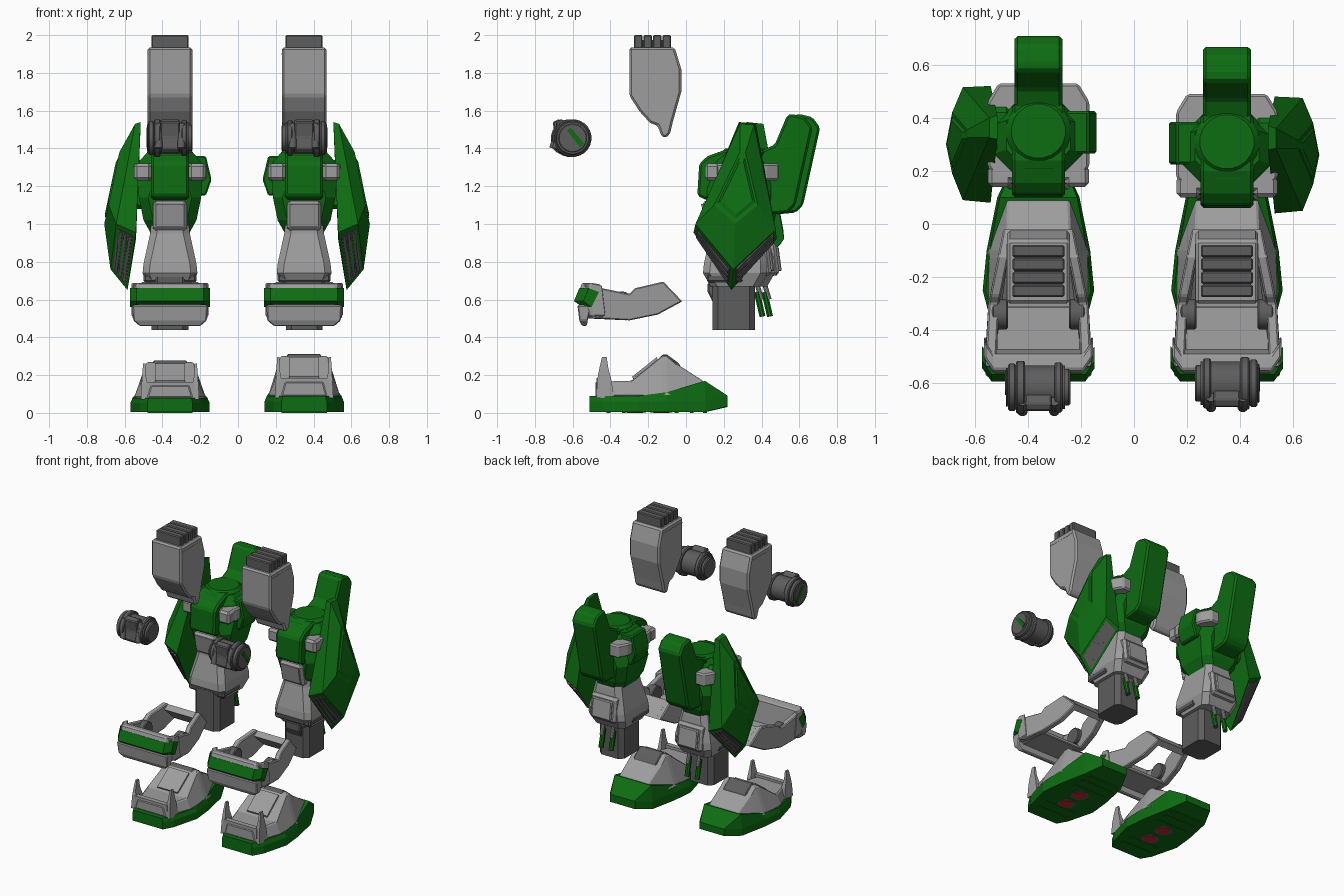
import bpy, bmesh, math
from mathutils import Vector

if "Cube" in bpy.data.objects:
    bpy.data.objects.remove(bpy.data.objects["Cube"])


def material(name, col):
    m = bpy.data.materials.new(name)
    m.diffuse_color = (*col, 1)
    m.use_nodes = True
    m.node_tree.nodes["Principled BSDF"].inputs["Base Color"].default_value = m.diffuse_color
    return m


GREEN = material("green", (0.004, 0.15, 0.006))
GREY = material("grey", (0.34, 0.34, 0.34))
DARK = material("dark_grey", (0.11, 0.11, 0.11))
RED = material("red", (0.6, 0.02, 0.02))
side, cx, dy, zs = 1, 0.35, 0.0, 1.0      # placement of the leg being built


def loft(name, rings, mat=None, bevel=0.0, smooth=False):
    """Skin equal-sized rings of (local x, y, z) points and cap the ends."""
    bm = bmesh.new()
    vs = [[bm.verts.new((side * (cx + x), y + dy, z * zs)) for x, y, z in r] for r in rings]
    n = len(rings[0])
    for a, b in zip(vs, vs[1:]):
        for i in range(n):
            bm.faces.new((a[i], a[(i + 1) % n], b[(i + 1) % n], b[i]))
    bm.faces.new(vs[0])
    bm.faces.new(vs[-1])
    bmesh.ops.recalc_face_normals(bm, faces=bm.faces)
    me = bpy.data.meshes.new(name)
    bm.to_mesh(me)
    bm.free()
    ob = bpy.data.objects.new(("right_" if side > 0 else "left_") + name, me)
    bpy.context.collection.objects.link(ob)
    me.materials.append(mat or GREY)
    if bevel:
        mod = ob.modifiers.new("bevel", "BEVEL")
        mod.width, mod.segments, mod.limit_method = bevel, 1, "ANGLE"
    if smooth:
        bpy.context.view_layer.objects.active = ob
        bpy.ops.object.select_all(action="DESELECT")
        ob.select_set(True)
        bpy.ops.object.shade_smooth_by_angle(angle=math.radians(35))
    return ob


def profile(name, pts, x0, x1, mat=None, bevel=0.0):
    return loft(name, [[(x, y, z) for y, z in pts] for x in (x0, x1)], mat, bevel)


def box(name, x0, x1, y0, y1, z0, z1, mat=None, bevel=0.0):
    return profile(name, [(y0, z0), (y1, z0), (y1, z1), (y0, z1)], x0, x1, mat, bevel)


def disc(name, a, b, r, mat=None, n=24, bevel=0.0):
    a, b = Vector(a), Vector(b)
    q = (b - a).to_track_quat("Z", "Y")
    ring = [q @ Vector((r * math.cos(t), r * math.sin(t), 0))
            for t in (2 * math.pi * (i + .5) / n for i in range(n))]
    return loft(name, [[tuple(c + p) for p in ring] for c in (a, b)], mat, bevel, True)


def octagon(hw, y0, y1, z, c=0.05):
    return [(-hw + c, y0, z), (hw - c, y0, z), (hw, y0 + c, z), (hw, y1 - c, z),
            (hw - c, y1, z), (-hw + c, y1, z), (-hw, y1 - c, z), (-hw, y0 + c, z)]


def grille(name, quad, bars=3):
    """Dark recess panel with raised slats on a four-cornered facet."""
    a, b, c, d = map(Vector, quad)
    n = (b - a).cross(d - a).normalized()
    at = lambda u, v: (a.lerp(b, u)).lerp(d.lerp(c, u), v)

    def patch(nm, u0, u1, v0, v1, h):
        q = [at(u0, v0), at(u1, v0), at(u1, v1), at(u0, v1)]
        loft(nm, [[tuple(p - n * h) for p in q], [tuple(p + n * h) for p in q]], DARK)
    patch(name + "_back", .08, .93, .12, .88, .005)
    for i in range(bars):
        v = .16 + i * .7 / bars
        patch(name + "_slat", .1, .91, v, v + .45 / bars, .011)


def build_foot():
    # sole: narrow front and heel, broad middle
    plan = [(-.51, .12), (-.44, .16), (-.25, .21), (-.1, .195), (.1, .155), (.22, .10)]
    top = [.09, .09, .09, .11, .17, .09]
    low = [.004, .004, .004, .004, .004, .035]
    loft("sole", [[(-w, y, b), (w, y, b), (w, y, b + .056), (w * .94, y, t), (-w * .94, y, t), (-w, y, b + .056)]
                  for (y, w), t, b in zip(plan, top, low)], GREEN)
    for y in (-.42, -.34, -.06, .02, .09):
        box("sole_tread", -.12, .12, y, y + .02, 0.0, .02, GREEN)
    for y in (-.27, -.13):
        disc("thruster_ring", (0, y, .002), (0, y, .02), .06, DARK)
        disc("thruster_glow", (0, y, 0), (0, y, .02), .042, RED)
    # upper shell: flat toe, raised ankle, sloping heel
    sec = [(-.48, .12, .10, .165), (-.29, .19, .155, .17), (-.13, .19, .125, .30),
           (-.10, .19, .12, .303), (-.05, .18, .12, .26), (.09, .145, .115, .17)]
    loft("foot_shell", [[(-w, y, .09), (w, y, .09), (t, y, h), (-t, y, h)] for y, w, t, h in sec], bevel=.006)
    profile("ankle_cap", [(-.15, .27), (-.03, .235), (-.03, .252), (-.05, .272), (-.105, .312), (-.13, .306)],
            -.09, .09, DARK, .006)
    profile("instep_panel", [(-.28, .18), (-.15, .282), (-.155, .295), (-.285, .192)], -.08, .08)
    # toe guard with two pointed horns
    box("toe_guard", -.13, .13, -.475, -.44, .09, .185)
    for s in (-1, 1):
        loft("toe_horn", [[(s * (x - t), y0, z), (s * x, y0, z), (s * x, y1, z), (s * (x - t), y1, z)]
             for x, t, y0, y1, z in ((.155, .05, -.475, -.38, .08), (.15, .03, -.47, -.395, .175),
                                     (.147, .018, -.46, -.41, .23), (.142, .012, -.445, -.42, .295))])


def build_cuff():
    # front bumper with swept ends
    def swept(name, pts, hw, mat=None, bevel=0.0):
        loft(name, [[(x, y + sh, z) for y, z in pts] for x, sh in
                    ((-hw, .05), (-hw + .035, 0), (hw - .035, 0), (hw, .05))], mat, bevel)
    swept("cuff_bumper", [(-.55, .69), (-.58, .60), (-.54, .51), (-.47, .51), (-.49, .68)], .205, None, .008)
    swept("cuff_band", [(-.565, .66), (-.593, .592), (-.55, .56), (-.51, .64)], .212, GREEN)
    loft("cuff_lip", [[(-w, y0, z), (w, y0, z), (w, y1, z), (-w, y1, z)] for w, y0, y1, z in
         ((.16, -.55, -.525, .46), (.195, -.565, -.52, .49), (.2, -.575, -.5, .57))], None, .006)
    # side arms, rear bar and floor
    arm = [(-.54, .68), (-.30, .63), (-.27, .66), (-.12, .695), (-.02, .59), (-.15, .52), (-.30, .49), (-.48, .50)]
    inset = lambda y: .20 - max(0, y + .36) * .2
    for s in (-1, 1):
        loft("cuff_arm", [[(s * (inset(y) - o), y, z) for y, z in arm] for o in (0, .04)], None, .006)
        disc("cuff_pivot", (s * .115, -.34, .585), (s * .175, -.34, .585), .058, DARK, bevel=.006)
    profile("cuff_rear_bar", [(-.12, .69), (-.02, .59), (-.06, .57), (-.15, .66)], -.13, .13)
    profile("cuff_floor", [(-.52, .50), (-.31, .49), (-.31, .515), (-.52, .53)], -.16, .16, None, .005)


def build_knee_pod():
    # hanging pod with ribbed dark cap
    profile("knee_pod", [(-.30, 1.935), (-.30, 1.68), (-.245, 1.595), (-.19, 1.535), (-.15, 1.52), (-.13, 1.465),
                         (-.11, 1.455), (-.085, 1.475), (-.07, 1.54), (-.025, 1.70), (-.025, 1.82),
                         (-.06, 1.935)], -.118, .118, None, .015)
    box("pod_cap", -.09, .09, -.275, -.08, 1.92, 1.975, DARK)
    for i in range(4):
        y = -.275 + i * .05
        box("pod_rib", -.098, .098, y, y + .046, 1.925, 2.0, DARK, .006)
    box("pod_seam", -.1195, .1195, -.29, -.075, 1.895, 1.902)


def build_joint_drum():
    # horizontal drum with end rings, clips and a green slot
    y, z = -.60, 1.455
    disc("drum", (-.10, y, z), (.10, y, z), .082, DARK)
    for x0, x1, r in ((-.12, -.09, .07), (-.09, -.06, .095), (.05, .085, .1), (.085, .115, .09), (.115, .122, .075)):
        disc("drum_ring", (x0, y, z), (x1, y, z), r, DARK, bevel=.006)
    profile("drum_clip", [(-.66, 1.555), (-.69, 1.54), (-.68, 1.46), (-.69, 1.40), (-.665, 1.375), (-.62, 1.38),
                          (-.63, 1.54)], -.05, .05, DARK, .006)
    for s in (-1, 1):
        disc("drum_peg", (s * .06, -.65, 1.53), (s * .06, -.69, 1.40), .02, DARK, 12)
    profile("drum_slot", [(-.63, 1.495), (-.56, 1.405), (-.54, 1.425), (-.61, 1.51)], .115, .125, GREEN)


def build_thigh():
    # rounded green body, cross-shaped from above
    loft("thigh_body", [octagon(*r) for r in ((.09, .17, .39, .93), (.14, .13, .43, 1.02), (.165, .11, .45, 1.14),
         (.17, .11, .45, 1.235, .09), (.165, .12, .44, 1.33, .105), (.12, .17, .42, 1.38, .07))], GREEN)
    disc("thigh_cap", (0, .31, 1.34), (0, .31, 1.40), .123, GREEN, 20, .02)
    profile("thigh_front_panel", [(.06, 1.15), (.07, 1.32), (.115, 1.36), (.20, 1.39), (.42, 1.39), (.30, 1.14),
                                  (.10, 1.13)], -.1, .1, GREEN, .012)
    # tilted rear slab
    profile("thigh_rear_slab", [(.38, 1.38), (.47, 1.42), (.535, 1.575), (.56, 1.583), (.63, 1.565), (.67, 1.51),
                                (.58, 1.10), (.54, 1.06), (.43, 1.05), (.39, 1.12)], -.09, .09, GREEN, .012)
    # side stubs and grey corner blocks
    loft("inner_stub", [[(-x, .225, z), (-.1, .225, z), (-.1, .385, z), (-x, .385, z)] for x, z in
                        ((.19, 1.15), (.22, 1.235), (.19, 1.36))], GREEN, .008)
    box("outer_stub", .1, .22, .22, .40, 1.08, 1.34, GREEN, .02)
    for s in (-1, 1):
        for nm, ya, yb in (("front", .125, .25), ("rear", .49, .36)):
            k = .05 if yb > ya else -.07
            loft("corner_block_" + nm, [[(s * .06, ya, z), (s * .15, ya, z), (s * .192, ya + k, z), (s * .192, yb, z),
                                         (s * .06, yb, z)] for z in (1.23, 1.32)], None, .01)
        box("corner_lug", s * .10, s * .19, .10, .18, 1.23, 1.32, None, .015)
    # grey flared lower leg with square panels
    loft("lower_leg", [octagon(*r, .035) for r in ((.12, .13, .39, .67), (.145, .09, .43, .74), (.14, .095, .43, .79),
         (.105, .13, .41, .95), (.09, .14, .38, 1.1))])
    for nm, quad, w in (("front_square", [(.115, .97), (.085, 1.12), (.17, 1.13), (.17, .96)], .09),
                        ("rear_square", [(.455, .73), (.435, .90), (.38, .91), (.38, .72)], .1)):
        profile(nm, quad, -w, w, None, .015)
    profile("front_square_inset", [(.105, .985), (.08, 1.105), (.12, 1.105), (.14, .985)], -.07, .07)
    profile("rear_square_inset", [(.467, .75), (.45, .88), (.4, .88), (.4, .75)], -.075, .075, None, .006)
    # dark ankle post and hanging rods
    loft("ankle_post", [octagon(.097, .14 - dy, .365 - dy, z, .03) for z in (.44, .72)], DARK)
    box("ankle_collar", -.14, .14, .11, .30, .69, .735, DARK, .01)
    profile("ankle_fin", [(.115, .69), (.115, .64), (.15, .57), (.20, .57), (.20, .69)], -.06, .06, DARK, .008)
    for s in (-1, 1):
        disc("rod", (s * .04, .365, .72), (s * .04, .40, .60), .013, None, 10)
        disc("rod_sleeve", (s * .04, .375, .64), (s * .04, .405, .51), .017, GREEN, 8)


def build_side_plate():
    # faceted kite-shaped outer armour
    inner = [(.155, .28, 1.54), (.155, .37, 1.53), (.18, .48, .92), (.225, .24, .65), (.18, .04, .955)]
    outer = [(.185, .285, 1.53), (.185, .36, 1.525), (.285, .475, .97), (.315, .25, .76), (.285, .05, 1.0)]
    crest = [(.268, .285, 1.38), (.268, .315, 1.38), (.325, .38, 1.10), (.348, .26, 1.0), (.325, .15, 1.10)]
    loft("side_plate", [inner, outer, crest], GREEN)
    base = [Vector(p) for p in crest]
    mid = sum(base, Vector()) / 5
    raised = [tuple(mid.lerp(p, .72) + Vector((.008, 0, 0))) for p in base]
    loft("side_plate_crest", [[tuple(mid.lerp(p, .85)) for p in base], raised], GREEN)
    grille("front_vent", [inner[4], inner[3], outer[3], outer[4]])
    grille("rear_vent", [inner[3], inner[2], outer[2], outer[3]])


# both legs; the left one sits slightly differently
for side, cx, thigh_dy, foot_zs in ((1, .35, 0.0, 1.0), (-1, .36, .04, .89)):
    zs = foot_zs
    build_foot()
    zs = 1.0
    build_cuff()
    build_knee_pod()
    dy = -.015 if side < 0 else 0.0
    build_joint_drum()
    dy = thigh_dy
    build_thigh()
    build_side_plate()
    dy = 0.0
